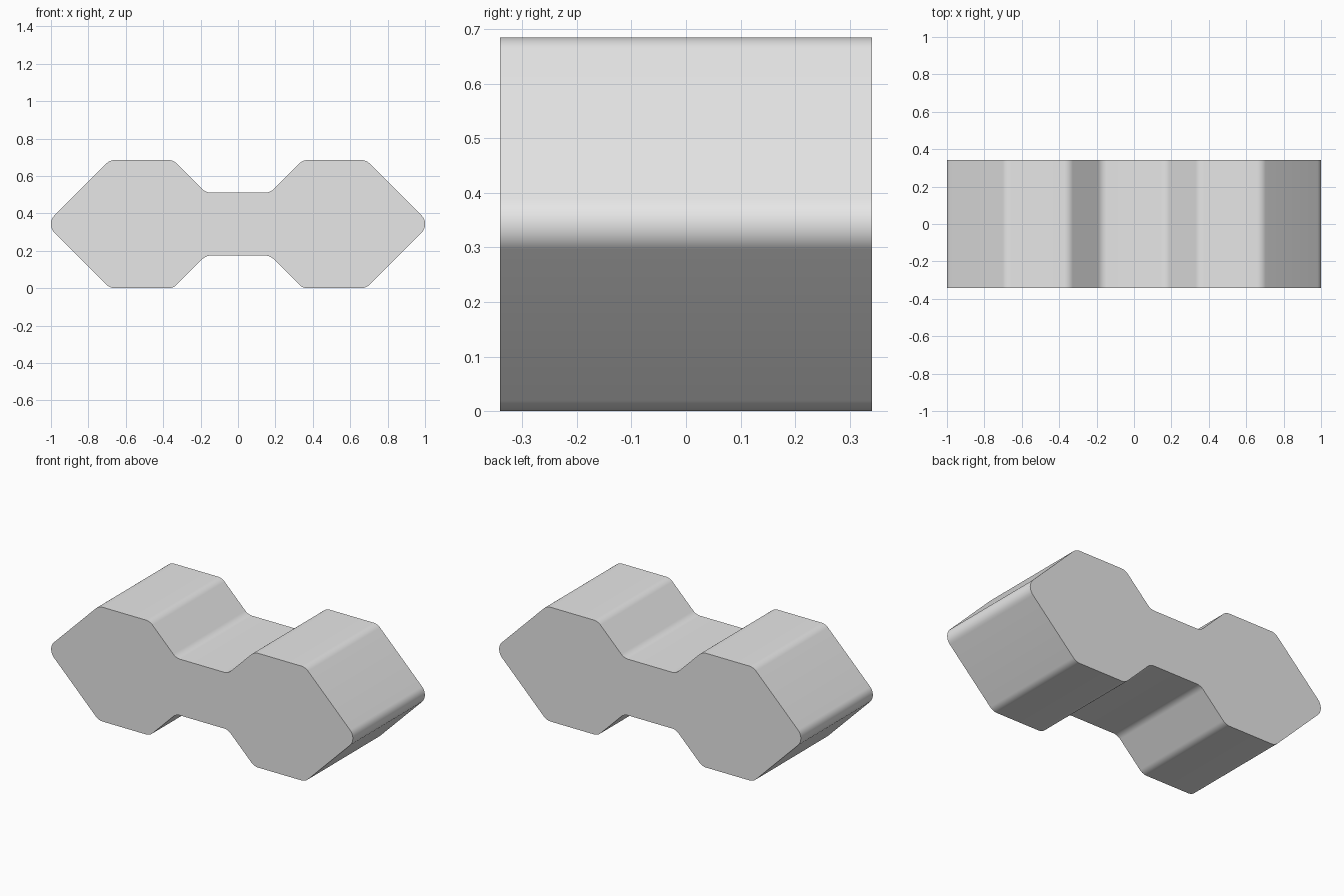
import bpy, bmesh, math
from mathutils import Vector

if "Cube" in bpy.data.objects:
    bpy.data.objects.remove(bpy.data.objects["Cube"], do_unlink=True)

HALF_HEIGHT = 0.3425
HALF_DEPTH = 0.341
RADIUS = 0.065
STEPS = 8

# Plain grey material
grey = bpy.data.materials.new("light grey")
grey.use_nodes = True
colour = (0.8, 0.8, 0.8, 1)
grey.diffuse_color = colour
grey.node_tree.nodes["Principled BSDF"].inputs["Base Color"].default_value = colour


def fillet(corners):
    """Round every corner of a closed outline with an arc."""
    outline = []
    for i, p in enumerate(corners):
        u = (corners[i - 1] - p).normalized()
        v = (corners[(i + 1) % len(corners)] - p).normalized()
        half = u.angle(v) / 2
        centre = p + (u + v).normalized() * RADIUS / math.sin(half)
        start = p + u * RADIUS / math.tan(half) - centre
        end = p + v * RADIUS / math.tan(half) - centre
        for s in range(STEPS + 1):
            outline.append(centre + start.lerp(end, s / STEPS).normalized() * RADIUS)
    return outline


# Double-hexagon outline: one quarter, mirrored across both axes
upper_right = [Vector(c) for c in ((0.172, 0.1685), (0.346, HALF_HEIGHT),
                                   (0.685, HALF_HEIGHT))]
tip = Vector((0.685 + HALF_HEIGHT, 0))
right = upper_right + [tip] + [Vector((p.x, -p.y)) for p in reversed(upper_right)]
corners = right + [-p for p in right]

# Extrude the rounded outline from front to back
bm = bmesh.new()
verts = [bm.verts.new((p.x, -HALF_DEPTH, p.y + HALF_HEIGHT)) for p in fillet(corners)]
front = bm.faces.new(verts)
result = bmesh.ops.extrude_face_region(bm, geom=[front], use_keep_orig=True)
moved = [g for g in result["geom"] if isinstance(g, bmesh.types.BMVert)]
bmesh.ops.translate(bm, verts=moved, vec=(0, 2 * HALF_DEPTH, 0))
bmesh.ops.recalc_face_normals(bm, faces=bm.faces)

mesh = bpy.data.meshes.new("double_hexagon_block")
bm.to_mesh(mesh)
bm.free()
mesh.materials.append(grey)
block = bpy.data.objects.new("double_hexagon_block", mesh)
bpy.context.collection.objects.link(block)

# Smooth rounded corners, crisp end faces
bpy.ops.object.select_all(action="DESELECT")
block.select_set(True)
bpy.context.view_layer.objects.active = block
bpy.ops.object.shade_smooth_by_angle(angle=math.radians(30))
